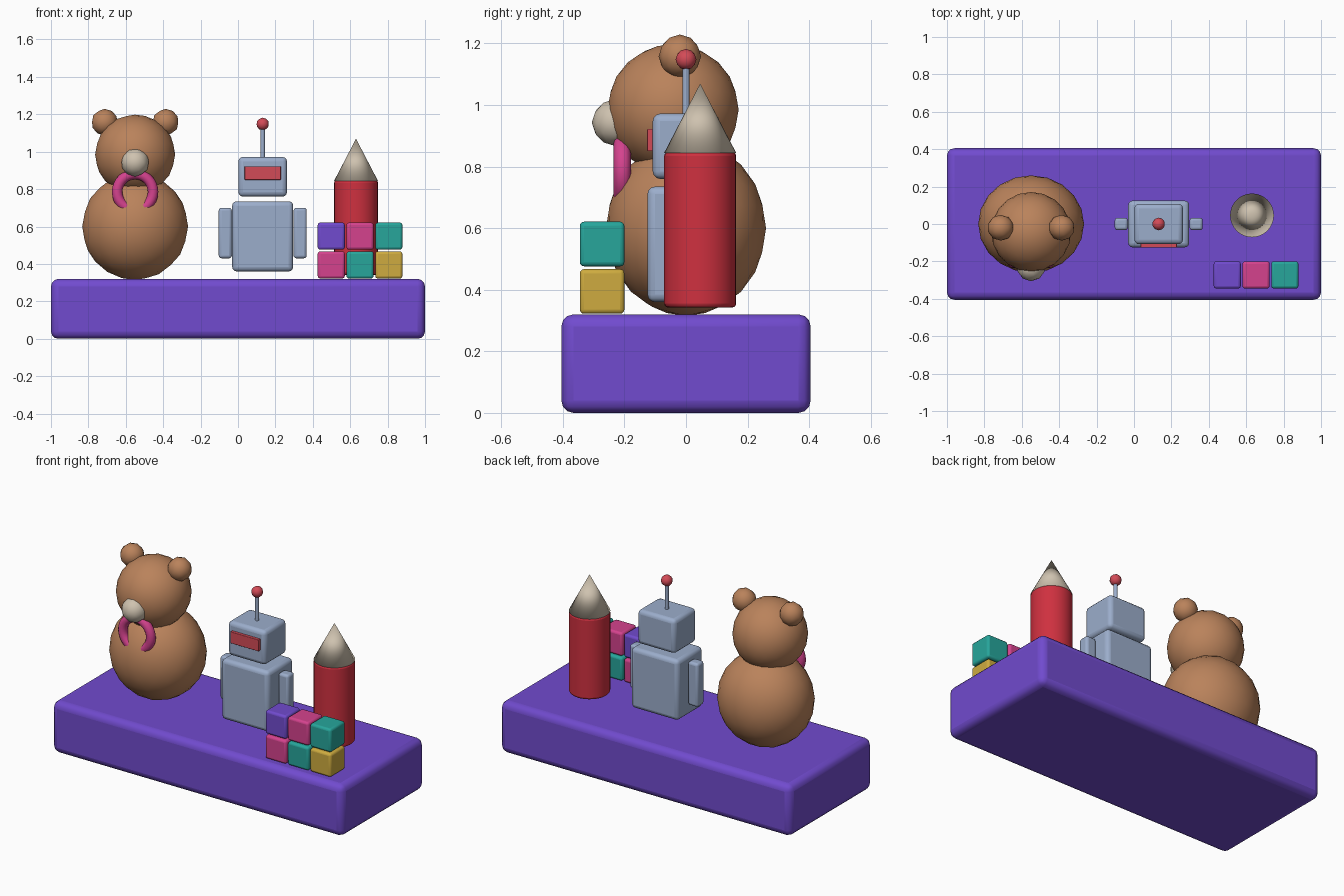
import bpy
import math

if "Cube" in bpy.data.objects:
    bpy.data.objects.remove(bpy.data.objects["Cube"])

# Flat colours
def mat(name, rgb):
    m = bpy.data.materials.new(name)
    m.diffuse_color = (*rgb, 1)
    m.use_nodes = True
    m.node_tree.nodes["Principled BSDF"].inputs["Base Color"].default_value = m.diffuse_color
    return m

PURPLE = mat("purple", (0.165, 0.07, 0.62))
BROWN = mat("brown", (0.49, 0.225, 0.105))
STEEL = mat("steel_blue", (0.33, 0.42, 0.6))
RED = mat("red", (0.62, 0.03, 0.05))
CORAL = mat("coral_red", (0.65, 0.07, 0.095))
PINK = mat("pink", (0.66, 0.055, 0.27))
TEAL = mat("teal", (0.02, 0.38, 0.33))
YELLOW = mat("yellow", (0.62, 0.41, 0.05))
CREAM = mat("cream", (0.62, 0.54, 0.43))


def finish(name, material, bevel=0, smooth_all=False):
    ob = bpy.context.object
    ob.name = name
    ob.data.materials.append(material)
    bpy.ops.object.transform_apply(location=False, rotation=True, scale=True)
    if bevel:
        b = ob.modifiers.new("rounding", 'BEVEL')
        b.width = bevel
        b.segments = 3
        b.limit_method = 'ANGLE'
    if smooth_all:
        bpy.ops.object.shade_smooth()
    else:
        bpy.ops.object.shade_smooth_by_angle(angle=math.radians(45))
    return ob


def box(name, material, lo, hi, bevel):
    bpy.ops.mesh.primitive_cube_add(size=1, location=[(a + b) / 2 for a, b in zip(lo, hi)])
    bpy.context.object.scale = [b - a for a, b in zip(lo, hi)]
    return finish(name, material, bevel)


def ball(name, material, loc, radii, detail):
    bpy.ops.mesh.primitive_ico_sphere_add(subdivisions=detail, radius=1, location=loc)
    bpy.context.object.scale = radii
    return finish(name, material, smooth_all=True)


def cylinder(name, material, x, y, z0, z1, r, sides, bevel=0):
    bpy.ops.mesh.primitive_cylinder_add(vertices=sides, radius=r, depth=z1 - z0,
                                        location=(x, y, (z0 + z1) / 2))
    return finish(name, material, bevel)


# Shelf
box("shelf", PURPLE, (-1, -0.405, 0), (1, 0.405, 0.32), 0.04)

# Teddy bear
BX = -0.55
ball("bear_body", BROWN, (BX, 0, 0.6), (0.283, 0.26, 0.285), 3)
ball("bear_head", BROWN, (BX, -0.042, 0.985), (0.214, 0.213, 0.213), 3)
for side, s in (("left", -1), ("right", 1)):
    ball("bear_ear_" + side, BROWN, (BX + s * 0.163, -0.02, 1.158), (0.071, 0.069, 0.071), 2)
ball("bear_muzzle", CREAM, (BX, -0.23, 0.943), (0.076, 0.076, 0.076), 2)

# Neck ribbon loop, its lower part sunk into the chest
bpy.ops.mesh.primitive_torus_add(major_radius=0.096, minor_radius=0.028, major_segments=32,
                                 minor_segments=12, location=(BX, -0.207, 0.785),
                                 rotation=(math.pi / 2, 0, 0))
finish("bear_ribbon", PINK, smooth_all=True)

# Robot
RX = 0.132
box("robot_body", STEEL, (RX - 0.163, -0.125, 0.36), (RX + 0.163, 0.125, 0.735), 0.024)
box("robot_head", STEEL, (RX - 0.13, -0.108, 0.76), (RX + 0.13, 0.108, 0.972), 0.024)
box("robot_visor", CORAL, (RX - 0.097, -0.126, 0.85), (RX + 0.097, -0.1, 0.922), 0.003)
for side, s in (("left", -1), ("right", 1)):
    x = RX + s * 0.2
    box("robot_arm_" + side, STEEL, (x - 0.035, -0.033, 0.43), (x + 0.035, 0.033, 0.7), 0.015)
cylinder("robot_antenna", STEEL, RX, 0, 0.96, 1.13, 0.0115, 16)
ball("robot_antenna_ball", CORAL, (RX, 0, 1.148), (0.034,) * 3, 2)

# Rocket
cylinder("rocket_body", RED, 0.631, 0.046, 0.342, 0.848, 0.117, 32, 0.014)
bpy.ops.mesh.primitive_cone_add(vertices=32, radius1=0.117, radius2=0, depth=0.225,
                                location=(0.631, 0.046, 0.957))
finish("rocket_nose", CREAM, smooth_all=True)

# Toy blocks, two rows of three
rows = ((PINK, TEAL, YELLOW), (PURPLE, PINK, TEAL))
for r, row in enumerate(rows):
    for c, m in enumerate(row):
        x, z = 0.426 + c * 0.154, 0.322 + r * 0.154
        box(f"toy_block_{r}_{c}", m, (x, -0.345, z), (x + 0.145, -0.2, z + 0.145), 0.014)
